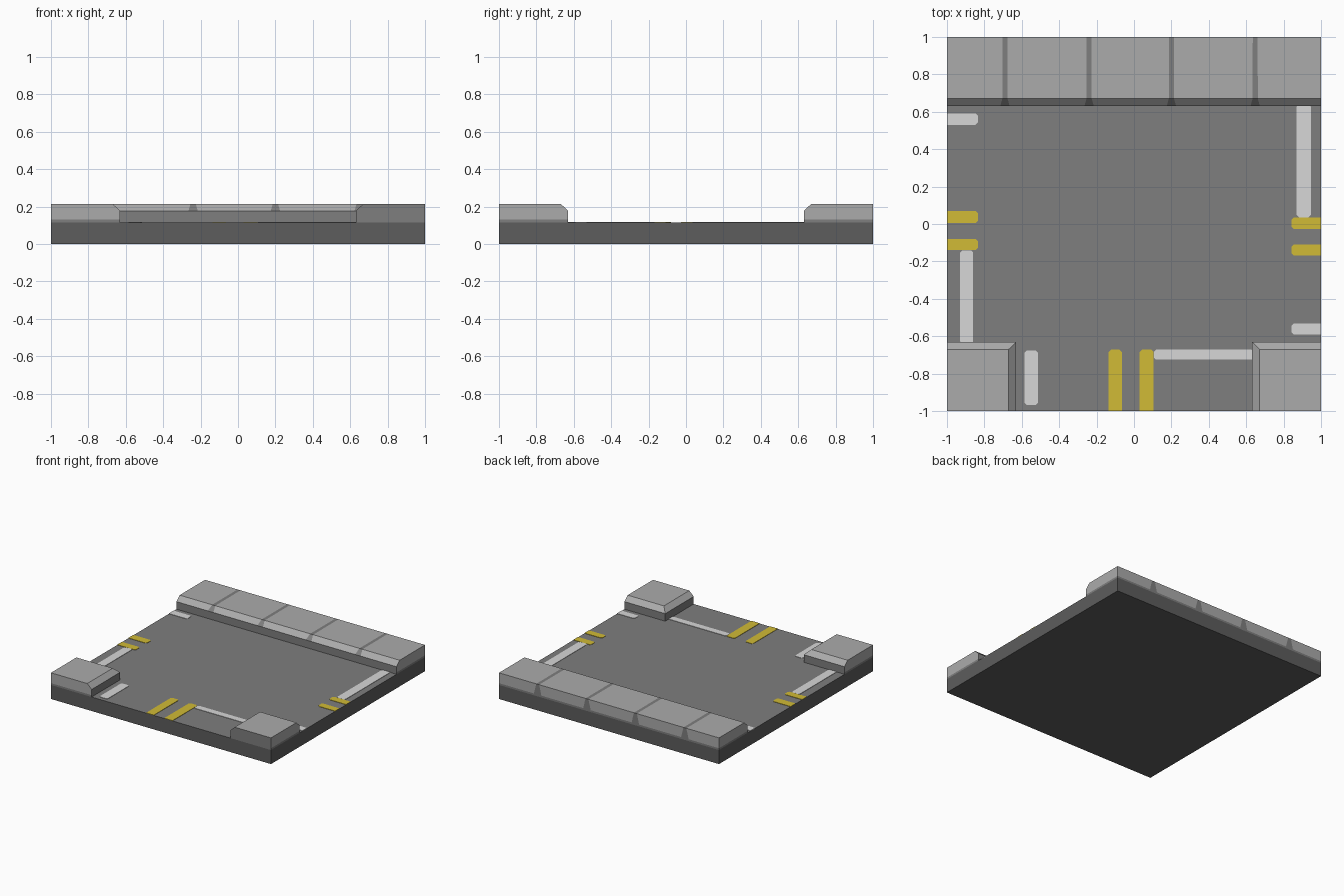
import bpy, bmesh

if "Cube" in bpy.data.objects:
    bpy.data.objects.remove(bpy.data.objects["Cube"])


def material(name, hex_rgb):
    def lin(c):
        c /= 255
        return c / 12.92 if c <= 0.04045 else ((c + 0.055) / 1.055) ** 2.4
    m = bpy.data.materials.new(name)
    m.diffuse_color = [lin(c) for c in hex_rgb] + [1]
    m.use_nodes = True
    m.node_tree.nodes["Principled BSDF"].inputs["Base Color"].default_value = m.diffuse_color
    return m


ASPHALT = material("asphalt", (126, 126, 126))
CONCRETE = material("concrete", (171, 171, 171))
FOUNDATION = material("dark_foundation", (93, 93, 93))
WHITE = material("white_paint", (215, 215, 215))
YELLOW = material("yellow_paint", (209, 187, 54))

ROAD, FOOT, LIP, TOP = 0.115, 0.13, 0.177, 0.215   # key heights
EDGE, BEVEL = 0.63, 0.04                           # kerb line and its chamfer


def finish(bm, name, mats):
    bmesh.ops.recalc_face_normals(bm, faces=bm.faces)
    mesh = bpy.data.meshes.new(name)
    bm.to_mesh(mesh)
    bm.free()
    for m in mats:
        mesh.materials.append(m)
    ob = bpy.data.objects.new(name, mesh)
    bpy.context.collection.objects.link(ob)
    return ob


def add_face(bm, verts, mat):
    bm.faces.new(verts).material_index = mat


# Road slab: asphalt on top, darker sides and underside
bm = bmesh.new()
bmesh.ops.create_cube(bm, size=2)
for v in bm.verts:
    v.co.z = ROAD if v.co.z > 0 else 0
bm.normal_update()
for f in bm.faces:
    f.material_index = 0 if f.normal.z > 0.5 else 1
finish(bm, "road_slab", [ASPHALT, FOUNDATION])


# Back pavement: profile swept along x, with flared dark joints between slabs
def back_pavement():
    # (y, z, joint half width) around the cross-section
    profile = [(1, ROAD, 0.04), (1, FOOT, 0.034), (1, TOP, 0.013),
               (EDGE + BEVEL, TOP, 0.014), (EDGE, LIP, 0.025),
               (EDGE, FOOT, 0.025), (EDGE, ROAD, 0.025)]
    dark_rows = {0, 4, 5, 6}
    columns = [(-1, 0)]
    for x in (-0.69, -0.24, 0.2, 0.648):
        columns += [(x, -1), (x, 1)]
    columns.append((1, 0))
    bm = bmesh.new()
    rings = [[bm.verts.new((x + side * w, y, z)) for y, z, w in profile]
             for x, side in columns]
    n = len(profile)
    for c in range(len(rings) - 1):
        a, b = rings[c], rings[c + 1]
        for r in range(n):
            s = (r + 1) % n
            dark = c % 2 == 1 or r in dark_rows
            add_face(bm, (a[r], a[s], b[s], b[r]), int(dark))
    for ring in (rings[0], rings[-1]):
        add_face(bm, [ring[i] for i in (0, 1, 5, 6)], 1)
        add_face(bm, ring[1:6], 0)
    finish(bm, "back_pavement", [CONCRETE, ASPHALT])


back_pavement()


# Corner pavements: chamfered on the two road sides only
def corner_pavement(name, s):
    bm = bmesh.new()
    rings = []
    for z, inset in ((ROAD, 0), (FOOT, 0), (LIP, 0), (TOP, BEVEL)):
        e = EDGE + inset
        rings.append([bm.verts.new((s * x, y, z)) for x, y in
                      ((1, -1), (e, -1), (e, -e), (1, -e))])
    for level in range(3):
        a, b = rings[level], rings[level + 1]
        for i in range(4):               # 0 front, 1 inner, 2 back, 3 outer
            j = (i + 1) % 4
            kerb = i in (1, 2) and level < 2
            dark = level == 0 or kerb or (i == 0 and s > 0)
            add_face(bm, (a[i], a[j], b[j], b[i]), int(dark))
    add_face(bm, rings[-1], 0)
    add_face(bm, rings[0], 1)
    finish(bm, name, [CONCRETE, ASPHALT])


corner_pavement("left_corner_pavement", -1)
corner_pavement("right_corner_pavement", 1)


# Painted markings: thin plates with clipped corners, square at the tile edge
def marking(name, x0, x1, y0, y1, mat):
    pts = []
    for x, y, dx, dy in ((x0, y0, 1, 1), (x1, y0, -1, 1),
                         (x1, y1, -1, -1), (x0, y1, 1, -1)):
        if max(abs(x), abs(y)) > 0.99:
            pts.append((x, y))
            continue
        c = 0.012
        pair = [(x, y + dy * c), (x + dx * c, y)]
        pts += pair if dx * dy > 0 else pair[::-1]
    bm = bmesh.new()
    low = [bm.verts.new((x, y, ROAD - 0.002)) for x, y in pts]
    high = [bm.verts.new((x, y, ROAD + 0.003)) for x, y in pts]
    bm.faces.new(low)
    bm.faces.new(high)
    for i in range(len(pts)):
        j = (i + 1) % len(pts)
        bm.faces.new((low[i], low[j], high[j], high[i]))
    finish(bm, name, [mat])


for name, box in {
    "left_short_line": (-1, -0.835, 0.53, 0.592),
    "left_stop_line": (-0.93, -0.86, -0.64, -0.141),
    "front_short_line": (-0.585, -0.512, -0.967, -0.677),
    "front_stop_line": (0.106, 0.64, -0.725, -0.672),
    "right_stop_line": (0.87, 0.945, 0.036, 0.64),
    "right_short_line": (0.842, 1, -0.592, -0.532),
}.items():
    marking(name, *box, WHITE)

for name, box in {
    "left_centre_line_a": (-1, -0.835, 0.005, 0.07),
    "left_centre_line_b": (-1, -0.835, -0.14, -0.08),
    "right_centre_line_a": (0.842, 1, -0.026, 0.035),
    "right_centre_line_b": (0.842, 1, -0.168, -0.11),
    "front_centre_line_a": (-0.135, -0.065, -1, -0.672),
    "front_centre_line_b": (0.03, 0.105, -1, -0.672),
}.items():
    marking(name, *box, YELLOW)
